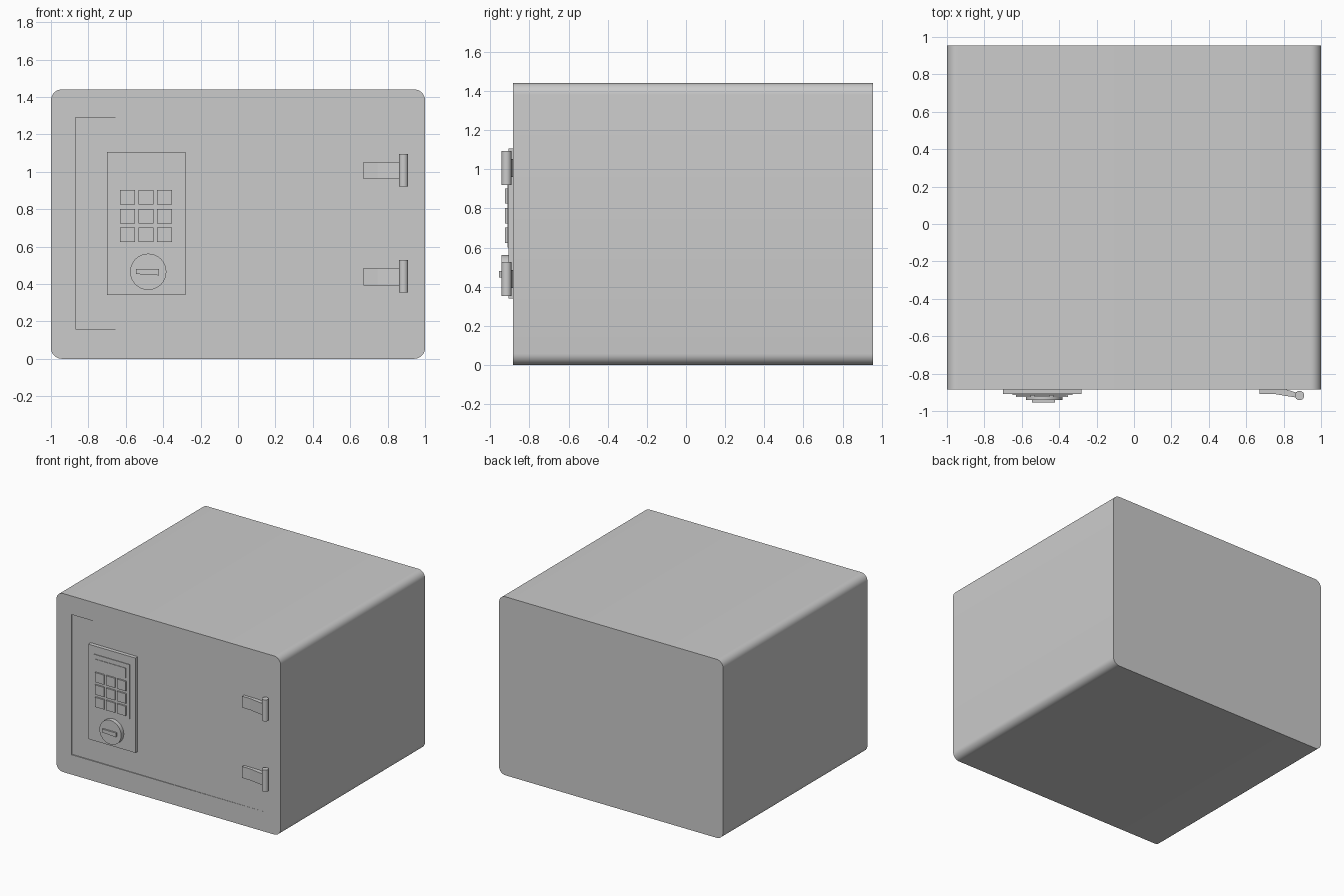
import bpy, math

if "Cube" in bpy.data.objects:
    bpy.data.objects.remove(bpy.data.objects["Cube"])

FRONT = -0.885


def prism(name, pts, axis, a, b):
    """Extrude a 2D outline along y (pts are x,z) or z (pts are x,y)."""
    def at(p, d):
        return (p[0], d, p[1]) if axis == 'y' else (p[0], p[1], d)
    n = len(pts)
    verts = [at(p, a) for p in pts] + [at(p, b) for p in pts]
    faces = [tuple(range(n)), tuple(reversed(range(n, 2 * n)))]
    faces += [(i, i + n, (i + 1) % n + n, (i + 1) % n) for i in range(n)]
    if axis == 'z':
        faces = [tuple(reversed(f)) for f in faces]
    mesh = bpy.data.meshes.new(name)
    mesh.from_pydata(verts, [], faces)
    obj = bpy.data.objects.new(name, mesh)
    bpy.context.collection.objects.link(obj)
    return obj


def plate(name, x0, x1, z0, z1, front, back=FRONT + 0.012):
    return prism(name, [(x0, z0), (x1, z0), (x1, z1), (x0, z1)], 'y', front, back)


def select(obj):
    bpy.ops.object.select_all(action='DESELECT')
    obj.select_set(True)
    bpy.context.view_layer.objects.active = obj


def smooth(obj):
    select(obj)
    bpy.ops.object.shade_smooth_by_angle(angle=math.radians(35))


def circle(cx, cy, r, n):
    return [(cx + r * math.cos(2 * math.pi * i / n),
             cy + r * math.sin(2 * math.pi * i / n)) for i in range(n)]


# Safe body: rounded rectangle extruded front to back
R, W, H, SEG = 0.058, 1.0, 1.44, 8
outline = []
for cx, cz, start in ((W - R, R, -90), (W - R, H - R, 0),
                      (R - W, H - R, 90), (R - W, R, 180)):
    for i in range(SEG + 1):
        t = math.radians(start + 90 * i / SEG)
        outline.append((cx + R * math.cos(t), cz + R * math.sin(t)))
body = prism("safe_body", outline, 'y', FRONT, 0.955)

# Shallow door recess, slightly deeper on the opening side
cutter = prism("door_recess_cutter",
               [(-0.868, -1.0), (0.868, -1.0), (0.868, FRONT + 0.001),
                (-0.868, FRONT + 0.009)], 'z', 0.16, 1.29)
cutter.hide_render = True
mod = body.modifiers.new("door_recess", 'BOOLEAN')
mod.operation = 'DIFFERENCE'
mod.solver = 'EXACT'
mod.object = cutter
select(body)
bpy.ops.object.modifier_apply(modifier=mod.name)
bpy.data.objects.remove(cutter)
smooth(body)

# Keypad panel with raised inner plate and display
plate("keypad_panel", -0.70, -0.28, 0.34, 1.105, -0.908)
plate("keypad_inner_plate", -0.65, -0.33, 0.60, 1.04, -0.913)
plate("keypad_display", -0.63, -0.36, 0.925, 1.005, -0.917)

# Three by three buttons
for row in range(3):
    for col in range(3):
        x, z = -0.59 + 0.098 * col, 0.863 - 0.1 * row
        plate(f"button_{row}_{col}", x - 0.04, x + 0.04,
              z - 0.039, z + 0.039, -0.925)

# Lock dial with grip
smooth(prism("lock_dial", circle(-0.48, 0.465, 0.097, 40), 'y', -0.942, FRONT))
prism("dial_grip", [(-0.545, 0.453), (-0.422, 0.446),
                    (-0.422, 0.48), (-0.545, 0.48)], 'y', -0.955, -0.93)

# Hinges: leaf bending out to a round pin
for name, z in (("upper", 1.007), ("lower", 0.44)):
    prism(f"{name}_hinge_leaf",
          [(0.672, -0.908), (0.745, -0.908), (0.88, -0.930), (0.88, -0.906),
           (0.80, FRONT + 0.005), (0.672, FRONT + 0.005)],
          'z', z - 0.047, z + 0.045)
    smooth(prism(f"{name}_hinge_pin", circle(0.885, -0.917, 0.025, 24),
                 'z', z - 0.087, z + 0.087))
